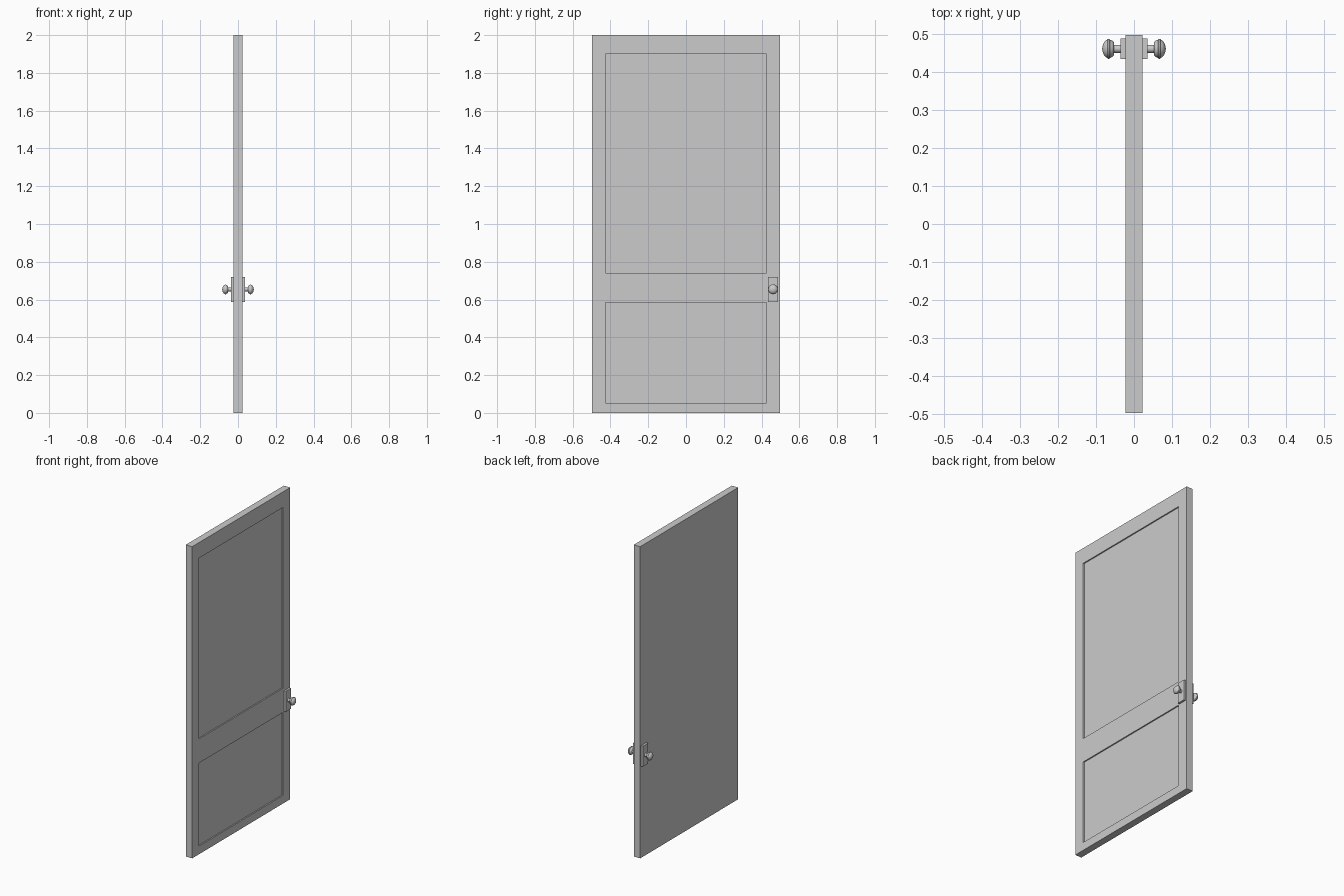
import bpy, bmesh, math
from mathutils import Matrix, Vector

if "Cube" in bpy.data.objects:
    bpy.data.objects.remove(bpy.data.objects["Cube"])

HALF_T, HALF_W, HEIGHT = 0.0227, 0.497, 2.0
PANEL_W, RECESS = 0.426, 0.008
PANELS = [(0.052, 0.585), (0.74, 1.90)]
KNOB_Y, KNOB_Z = 0.461, 0.654


def finish(bm, name):
    bmesh.ops.recalc_face_normals(bm, faces=bm.faces)
    mesh = bpy.data.meshes.new(name)
    bm.to_mesh(mesh)
    bm.free()
    obj = bpy.data.objects.new(name, mesh)
    bpy.context.collection.objects.link(obj)
    return obj


def box(bm, size, centre):
    m = Matrix.Translation(centre) @ Matrix.Diagonal((*size, 1))
    bmesh.ops.create_cube(bm, size=1, matrix=m)


# Door slab: cut into a grid, then sink the two panels on the +x face
bm = bmesh.new()
box(bm, (2 * HALF_T, 2 * HALF_W, HEIGHT), (0, 0, HEIGHT / 2))
cuts = [((0, s * PANEL_W, 0), (0, 1, 0)) for s in (-1, 1)]
cuts += [((0, 0, z), (0, 0, 1)) for p in PANELS for z in p]
for co, no in cuts:
    bmesh.ops.bisect_plane(bm, geom=bm.verts[:] + bm.edges[:] + bm.faces[:],
                           plane_co=co, plane_no=no)
bm.normal_update()
panels = []
for f in bm.faces:
    c = f.calc_center_median()
    if f.normal.x > 0.9 and abs(c.y) < 0.1 and any(a < c.z < b for a, b in PANELS):
        panels.append(f)
sunk = bmesh.ops.extrude_discrete_faces(bm, faces=panels)["faces"]
bmesh.ops.translate(bm, vec=(-RECESS, 0, 0), verts=[v for f in sunk for v in f.verts])
finish(bm, "door_slab")

# Knob outline: (distance from door centre, radius), with a raised middle band
PROFILE = [(0.034, 0.0105), (0.052, 0.0105), (0.053, 0.017), (0.057, 0.0215),
           (0.0635, 0.0240), (0.0645, 0.0262), (0.069, 0.0262), (0.070, 0.0240),
           (0.075, 0.0215), (0.079, 0.0165), (0.082, 0.0100), (0.0838, 0.0)]

for side, label in ((1, "panelled"), (-1, "plain")):
    # Backing plate
    bm = bmesh.new()
    box(bm, (0.0145, 0.054, 0.132), (side * 0.0285, KNOB_Y, KNOB_Z))
    finish(bm, f"{label}_side_plate")

    # Stem and knob, turned around the x axis
    bm = bmesh.new()
    verts = [bm.verts.new((side * x, KNOB_Y + r, KNOB_Z)) for x, r in PROFILE]
    edges = [bm.edges.new(pair) for pair in zip(verts, verts[1:])]
    bmesh.ops.spin(bm, geom=verts + edges, cent=(0, KNOB_Y, KNOB_Z), axis=(1, 0, 0),
                   angle=math.tau, steps=32, use_duplicate=False)
    bmesh.ops.remove_doubles(bm, verts=bm.verts, dist=0.0001)
    bmesh.ops.holes_fill(bm, edges=[e for e in bm.edges if e.is_boundary], sides=0)
    knob = finish(bm, f"{label}_side_knob")
    bpy.ops.object.select_all(action="DESELECT")
    knob.select_set(True)
    bpy.context.view_layer.objects.active = knob
    bpy.ops.object.shade_smooth_by_angle(angle=math.radians(35))
